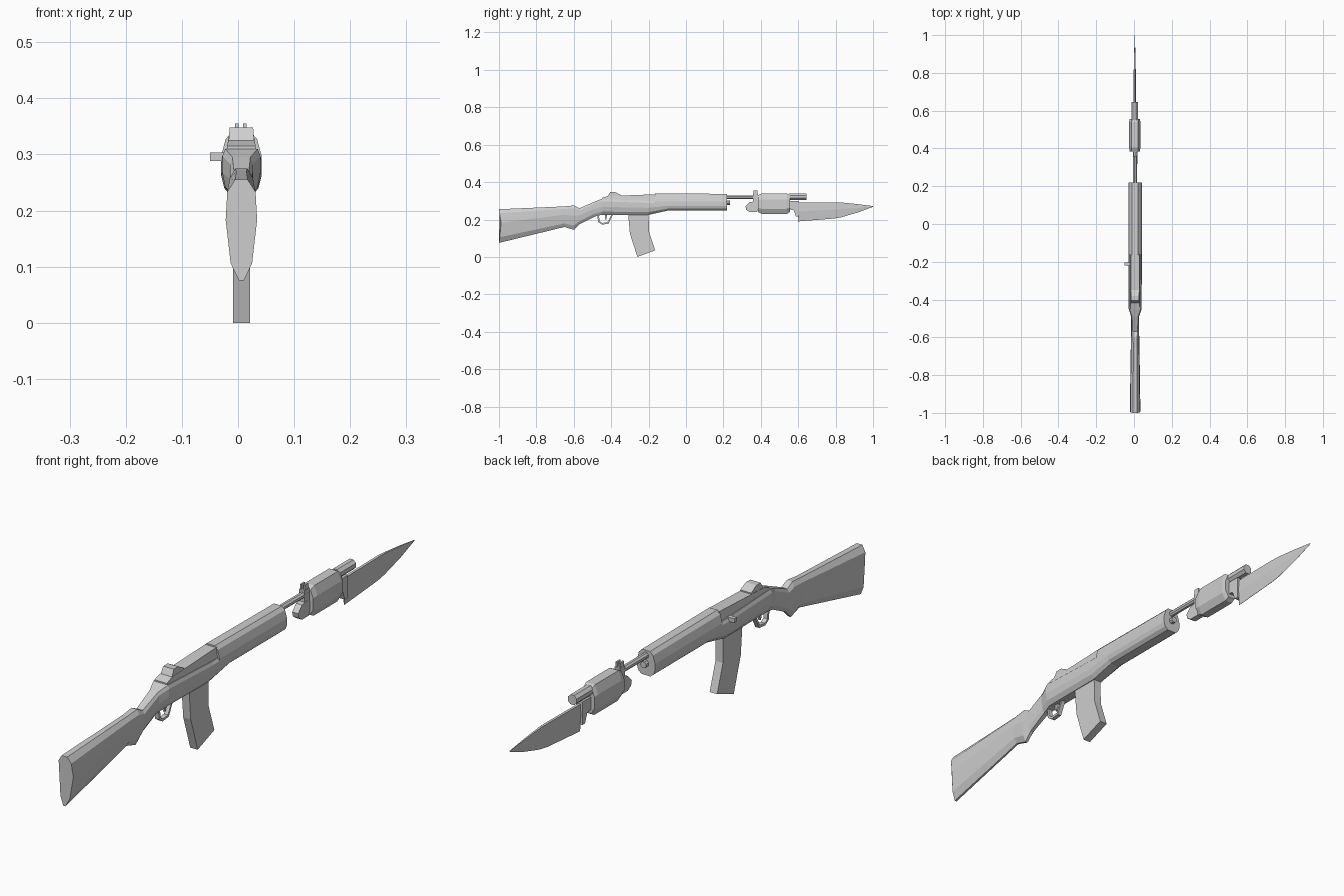
import bpy, bmesh, math
from mathutils import Matrix, Vector

cube = bpy.data.objects.get("Cube")
if cube:
    bpy.data.objects.remove(cube)

GREY = (0.62, 0.62, 0.62, 1)
mat = bpy.data.materials.new("plain grey")
mat.use_nodes = True
mat.diffuse_color = GREY
mat.node_tree.nodes["Principled BSDF"].inputs["Base Color"].default_value = GREY
CX = 0.006  # the gun's centre plane


def finish(name, bm):
    bmesh.ops.recalc_face_normals(bm, faces=bm.faces)
    mesh = bpy.data.meshes.new(name)
    bm.to_mesh(mesh)
    bm.free()
    mesh.materials.append(mat)
    obj = bpy.data.objects.new(name, mesh)
    bpy.context.collection.objects.link(obj)
    return obj


def loft(name, sections, shape, end_shape=None, cx=CX, dish=0):
    """Skin rings of (y, low z, high z, half width, blend to end_shape)."""
    bm = bmesh.new()
    rings = []
    for i, (y, lo, hi, w, *blend) in enumerate(sections):
        t = blend[0] if blend else 0
        half = [Vector(a).lerp(Vector(b), t) for a, b in zip(shape, end_shape or shape)]
        full = [(u, v) for u, v in half] + [(-u, v) for u, v in reversed(half)]
        ring = []
        for u, v in full:
            push = dish * (1 - abs(2 * v - 1)) if i == 0 else 0
            ring.append(bm.verts.new((cx + u * w, y + push, lo + v * (hi - lo))))
        rings.append(ring)
    n = len(rings[0])
    for a, b in zip(rings, rings[1:]):
        for k in range(n):
            m = (k + 1) % n
            bm.faces.new((a[k], a[m], b[m], b[k]))
    bm.faces.new(rings[0])
    bm.faces.new(rings[-1])
    return finish(name, bm)


def plate(name, outline, w, cx=CX, top_w=None):
    """Extrude a (y, z) outline across x, optionally narrowing to the top."""
    bm = bmesh.new()
    zs = [z for _, z in outline]
    lo, span = min(zs), max(zs) - min(zs)
    sides = []
    for s in (-1, 1):
        row = []
        for y, z in outline:
            width = w + ((top_w or w) - w) * (z - lo) / span
            row.append(bm.verts.new((cx + s * width, y, z)))
        sides.append(row)
        bm.faces.new(row)
    n = len(outline)
    for k in range(n):
        m = (k + 1) % n
        bm.faces.new((sides[0][k], sides[0][m], sides[1][m], sides[1][k]))
    return finish(name, bm)


def tube(name, y0, y1, z, r, cx=CX, sides=8):
    bm = bmesh.new()
    place = (Matrix.Translation((cx, (y0 + y1) / 2, z)) @ Matrix.Rotation(math.pi / 2, 4, 'X')
             @ Matrix.Rotation(math.pi / sides, 4, 'Z'))
    bmesh.ops.create_cone(bm, cap_ends=True, segments=sides, radius1=r, radius2=r,
                          depth=y1 - y0, matrix=place)
    return finish(name, bm)


def box(name, x, y, z):
    return plate(name, [(y[0], z[0]), (y[1], z[0]), (y[1], z[1]), (y[0], z[1])],
                 (x[1] - x[0]) / 2, (x[0] + x[1]) / 2)


# Stock: a keel-shaped butt blending into a boxy fore-end
butt = [(.15, 0), (.68, .17), (1, .6), (.9, .88), (.4, 1)]
fore = [(.5, 0), (.85, .2), (1, .5), (1, .85), (.85, 1)]
loft("stock", [
    (-1, .075, .255, .028, 0),
    (-.65, .16, .27, .023, 0),
    (-.6, .145, .275, .022, .2),
    (-.57, .175, .26, .021, .4),
    (-.49, .215, .295, .021, .8),
    (-.45, .225, .31, .034, 1),
    (-.2, .225, .3, .036, 1),
    (-.1, .247, .3, .036, 1),
    (.22, .247, .3, .036, 1)], butt, fore, dish=.014)

# Handguard over the barrel
hood = [(1, 0), (1, .15), (.78, .75), (.45, 1)]
loft("handguard", [(-.165, .29, .34, .036), (.22, .29, .337, .036)], hood)

# Receiver with its raised rear sight
plate("receiver", [(-.45, .28), (-.45, .315), (-.42, .325), (-.16, .335), (-.16, .28)],
      .031, top_w=.022)
plate("rear_sight", [(-.42, .32), (-.405, .348), (-.38, .348), (-.35, .332), (-.35, .32)],
      .023, top_w=.021)
box("bolt_handle", (-.05, -.015), (-.22, -.205), (.288, .303))

# Magazine, curved forward
plate("magazine", [(-.31, .24), (-.3, .125), (-.26, 0), (-.165, .035),
                   (-.198, .135), (-.2, .24)], .015)

# Trigger guard: an open strap following an arc of points
outer = [(-.475, .23), (-.47, .187), (-.45, .173), (-.415, .177), (-.388, .23)]
inner = [(-.396, .23), (-.42, .185), (-.448, .182), (-.462, .192), (-.466, .23)]
plate("trigger_guard", outer + inner, .008)
plate("trigger", [(-.435, .23), (-.432, .2), (-.426, .2), (-.42, .23)], .004)

# Barrel, gas plug and muzzle
tube("barrel", .2, .6, .319, .011)
tube("gas_plug", .21, .235, .29, .012)
tube("muzzle", .55, .645, .321, .019, cx=.003)

# Front sight post with two flared ears
box("front_sight_post", (-.006, .016), (.358, .385), (.28, .338))
for side, label in ((-1, "right"), (1, "left")):
    x = .005 + side * .007
    box(label + "_sight_ear", (x - .003, x + .003), (.36, .382), (.335, .355))

# Bayonet: pommel, faceted grip, cross guard and blade
plate("bayonet_pommel", [(.318, .27), (.34, .293), (.372, .297), (.392, .285),
                         (.38, .24), (.34, .24), (.322, .252)], .012)
grip = [(.5, 0), (1, .25), (1, .7), (.6, 1)]
loft("bayonet_grip", [(.385, .24, .33, .027), (.405, .23, .34, .03),
                      (.54, .23, .34, .03), (.555, .24, .33, .027)], grip, cx=.004)
plate("cross_guard", [(.545, .3), (.603, .3), (.603, .217), (.588, .217),
                      (.575, .25), (.545, .255)], .012, cx=.004)
edge = [(.1, 0), (1, .55), (.8, 1)]
loft("bayonet_blade", [(.6, .19, .29, .006), (.79, .205, .292, .006),
                       (.83, .212, .291, .005), (.92, .238, .282, .003),
                       (1, .268, .272, .001)], edge, cx=.004)
